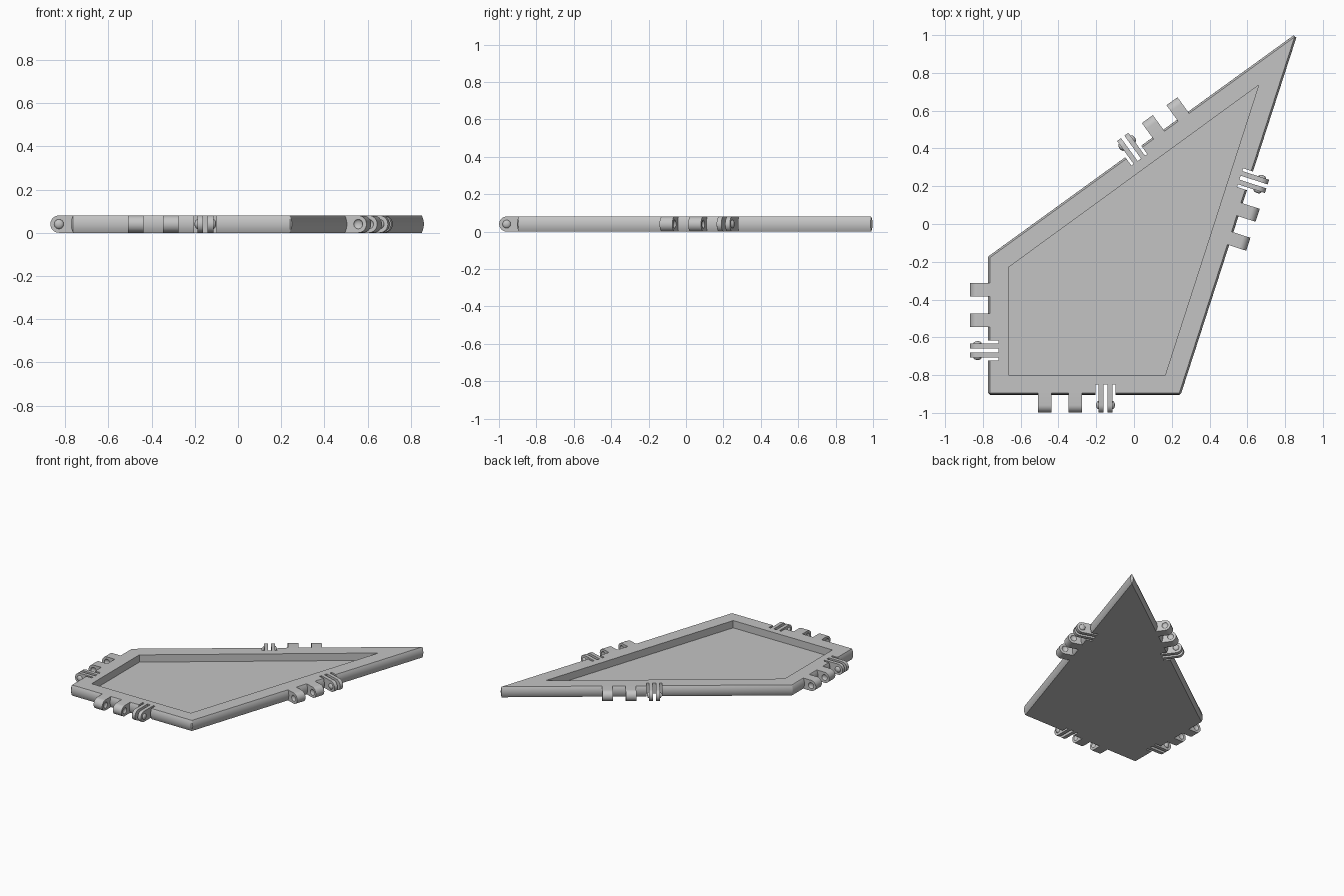
import bpy, bmesh, math
from mathutils import Matrix, Vector

cube = bpy.data.objects.get("Cube")
if cube:
    bpy.data.objects.remove(cube, do_unlink=True)

H = 0.08            # plate height
FLOOR = 0.025       # pocket floor height
BULGE = 0.01        # how far the side walls swell
OUT = 0.105         # reach of the hinge knuckles
R = H / 2

OUTER = [Vector(p) for p in ((-0.763, -0.894), (0.24, -0.894), (0.85, 0.99), (-0.763, -0.178))]
INNER = [Vector(p) for p in ((-0.665, -0.80), (0.165, -0.80), (0.66, 0.735), (-0.665, -0.23))]
FIRST_TAB = (0.29, 0.861, 0.725, 0.17)   # distance along each edge
PITCH = 0.161

grey = bpy.data.materials.new("plastic_grey")
grey.use_nodes = True
COLOR = (0.55, 0.55, 0.55, 1)
grey.diffuse_color = COLOR
grey.node_tree.nodes["Principled BSDF"].inputs["Base Color"].default_value = COLOR


def add_object(name, mesh, matrix=None):
    ob = bpy.data.objects.new(name, mesh)
    bpy.context.collection.objects.link(ob)
    if matrix:
        ob.matrix_world = matrix
    return ob


def to_mesh(bm, name):
    bmesh.ops.recalc_face_normals(bm, faces=bm.faces[:])
    mesh = bpy.data.meshes.new(name)
    bm.to_mesh(mesh)
    bm.free()
    mesh.materials.append(grey)
    return mesh


def cut(ob, cutters):
    """Subtract the cutters, bake the result and delete them."""
    for c in cutters:
        c.hide_render = True
        mod = ob.modifiers.new("cut", 'BOOLEAN')
        mod.operation = 'DIFFERENCE'
        mod.solver = 'EXACT'
        mod.object = c
    bpy.context.view_layer.update()
    graph = bpy.context.evaluated_depsgraph_get()
    mesh = bpy.data.meshes.new_from_object(ob.evaluated_get(graph))
    ob.modifiers.clear()
    ob.data = mesh
    for c in cutters:
        bpy.data.objects.remove(c, do_unlink=True)


def smooth(ob):
    bpy.ops.object.select_all(action='DESELECT')
    ob.select_set(True)
    bpy.context.view_layer.objects.active = ob
    bpy.ops.object.shade_smooth_by_angle(angle=math.radians(30))


def edge_frame(i):
    """Edge start, direction and outward normal."""
    a, b = OUTER[i], OUTER[(i + 1) % 4]
    d = (b - a).normalized()
    return a, d, Vector((d.y, -d.x))


def place(i, dist):
    """Local x runs along the edge, local -y points outward."""
    a, d, n = edge_frame(i)
    p = a + d * dist
    return Matrix(((d.x, -n.x, 0, p.x), (d.y, -n.y, 0, p.y), (0, 0, 1, 0), (0, 0, 0, 1)))


def knuckle(x0, x1, back):
    """Round-ended bar, extruded along x."""
    bm = bmesh.new()
    prof = [(back, 0)]
    for k in range(17):
        t = -math.pi / 2 + math.pi * k / 16
        prof.append((R - OUT - R * math.cos(t), R + R * math.sin(t)))
    prof.append((back, H))
    face = bm.faces.new([bm.verts.new((x0, y, z)) for y, z in prof])
    ext = bmesh.ops.extrude_face_region(bm, geom=[face])
    verts = [v for v in ext["geom"] if isinstance(v, bmesh.types.BMVert)]
    bmesh.ops.translate(bm, verts=verts, vec=(x1 - x0, 0, 0))
    return bm


def add_ball(bm, x, size):
    m = Matrix.Translation((x, R - OUT, R)) @ Matrix.Diagonal((*size, 1))
    bmesh.ops.create_uvsphere(bm, u_segments=20, v_segments=12, radius=1, matrix=m)


# Tray: swollen outer wall, flat rim, recessed floor
bm = bmesh.new()
rings = []
STEPS = 10
for k in range(STEPS + 1):
    s = 2 * k / STEPS - 1
    swell = BULGE * (1 - s * s)
    ring = []
    for i in range(4):
        for n in (edge_frame(i - 1)[2], edge_frame(i)[2]):
            p = OUTER[i] + n * swell
            ring.append(bm.verts.new((p.x, p.y, H * k / STEPS)))
    rings.append(ring)
for lo, hi in zip(rings, rings[1:]):
    for j in range(8):
        q = (j + 1) % 8
        bm.faces.new((lo[j], lo[q], hi[q], hi[j]))
bmesh.ops.remove_doubles(bm, verts=bm.verts[:], dist=1e-5)


def corners(z):
    return [min(bm.verts, key=lambda v: (v.co - Vector((p.x, p.y, z))).length) for p in OUTER]


bm.faces.new(corners(0))
rim = corners(H)
lip = [bm.verts.new((p.x, p.y, H)) for p in INNER]
base = [bm.verts.new((p.x, p.y, FLOOR)) for p in INNER]
for i in range(4):
    j = (i + 1) % 4
    bm.faces.new((rim[i], rim[j], lip[j], lip[i]))
    bm.faces.new((lip[i], lip[j], base[j], base[i]))
bm.faces.new(base)
tray = add_object("tray", to_mesh(bm, "tray"))

# Notches in the rim around each fork
notches = []
for i in range(4):
    bm = bmesh.new()
    bmesh.ops.create_cube(bm, size=1, matrix=Matrix.Translation((0, -0.03, R))
                          @ Matrix.Diagonal((0.104, 0.15, 0.2, 1)))
    notches.append(add_object("notch_cutter", to_mesh(bm, "notch"),
                              place(i, FIRST_TAB[i] + 2 * PITCH)))
cut(tray, notches)
smooth(tray)

# Solid tab with a dimple in each side
tab = add_object("hinge_tab", to_mesh(knuckle(-0.036, 0.036, 0.02), "tab"))
dimples = []
for side in (-1, 1):
    bm = bmesh.new()
    add_ball(bm, side * 0.036, (0.012, 0.022, 0.022))
    dimples.append(add_object("dimple_cutter", to_mesh(bm, "dimple")))
cut(tab, dimples)
smooth(tab)
tab_mesh = tab.data
bpy.data.objects.remove(tab, do_unlink=True)

# Thin prongs, each with a snap bump on its outer side
prong_meshes = []
for side in (-1, 1):
    bm = knuckle(side * 0.011, side * 0.037, 0.05)
    add_ball(bm, side * 0.037, (0.013, 0.022, 0.022))
    prong = add_object("prong", to_mesh(bm, "prong"))
    smooth(prong)
    prong_meshes.append(prong.data)
    bpy.data.objects.remove(prong, do_unlink=True)

# Hinge set on every edge
for i, edge in enumerate(("front", "left", "back", "right")):
    for t in range(2):
        add_object(f"{edge}_hinge_tab_{t + 1}", tab_mesh, place(i, FIRST_TAB[i] + t * PITCH))
    for k, mesh in enumerate(prong_meshes):
        add_object(f"{edge}_hinge_prong_{k + 1}", mesh, place(i, FIRST_TAB[i] + 2 * PITCH))
